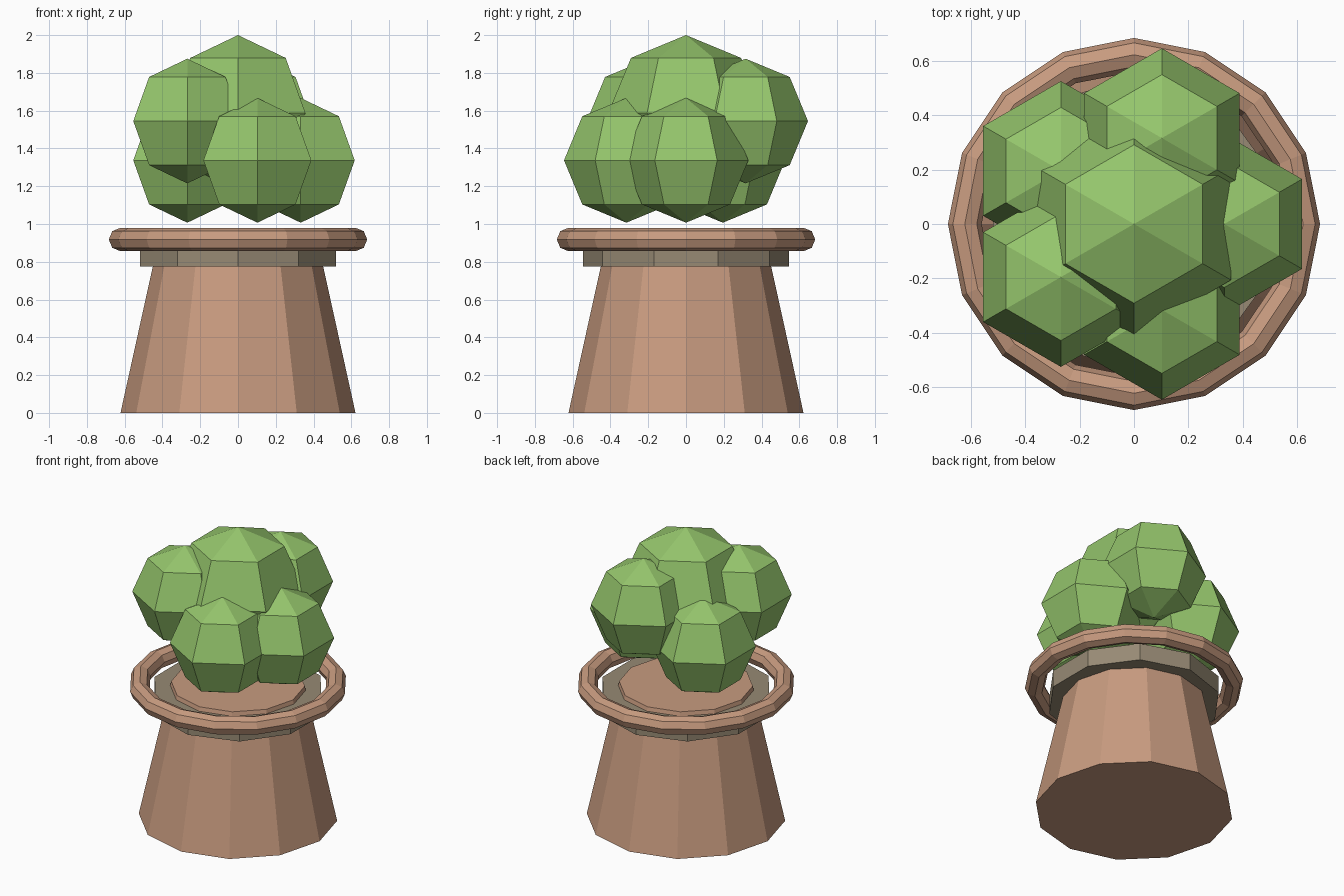
import bpy, math

default_cube = bpy.data.objects.get("Cube")
if default_cube:
    bpy.data.objects.remove(default_cube, do_unlink=True)


def make_material(name, rgb):
    mat = bpy.data.materials.new(name)
    mat.use_nodes = True
    color = (*rgb, 1.0)
    mat.diffuse_color = color
    mat.node_tree.nodes["Principled BSDF"].inputs["Base Color"].default_value = color
    return mat


terracotta = make_material("terracotta", (0.58, 0.33, 0.215))
stone = make_material("grey_brown", (0.31, 0.255, 0.175))
leaf = make_material("leaf_green", (0.30, 0.56, 0.15))


def finish(name, mat):
    obj = bpy.context.object
    obj.name = obj.data.name = name
    obj.data.materials.append(mat)
    return obj


def add_leaf_ball(name, radius, location):
    bpy.ops.mesh.primitive_uv_sphere_add(segments=6, ring_count=4,
                                         radius=radius, location=location)
    finish(name, leaf)


# Tapered pot body, whose top pokes through the collar
pot_height = 0.92
bpy.ops.mesh.primitive_cone_add(vertices=12, radius1=0.622, radius2=0.419,
                                depth=pot_height, location=(0, 0, pot_height / 2))
finish("pot_body", terracotta)

# Ten-sided collar
collar_bottom, collar_top = 0.775, 0.892
bpy.ops.mesh.primitive_cylinder_add(vertices=10, radius=0.545,
                                    depth=collar_top - collar_bottom,
                                    location=(0, 0, (collar_bottom + collar_top) / 2))
finish("pot_collar", stone)

# Rim ring around the collar
bpy.ops.mesh.primitive_torus_add(major_segments=16, minor_segments=8,
                                 major_radius=0.622, minor_radius=0.062,
                                 location=(0, 0, 0.918))
finish("pot_rim", terracotta)

# Foliage: a large ball with five smaller ones at alternating heights
add_leaf_ball("foliage_center", 0.412, (0, 0, 1.588))
for i in range(5):
    angle = math.tau * i / 5
    z = 1.545 if i % 2 else 1.337
    add_leaf_ball(f"foliage_side_{i + 1}", 0.33,
                  (0.332 * math.cos(angle), 0.332 * math.sin(angle), z))
